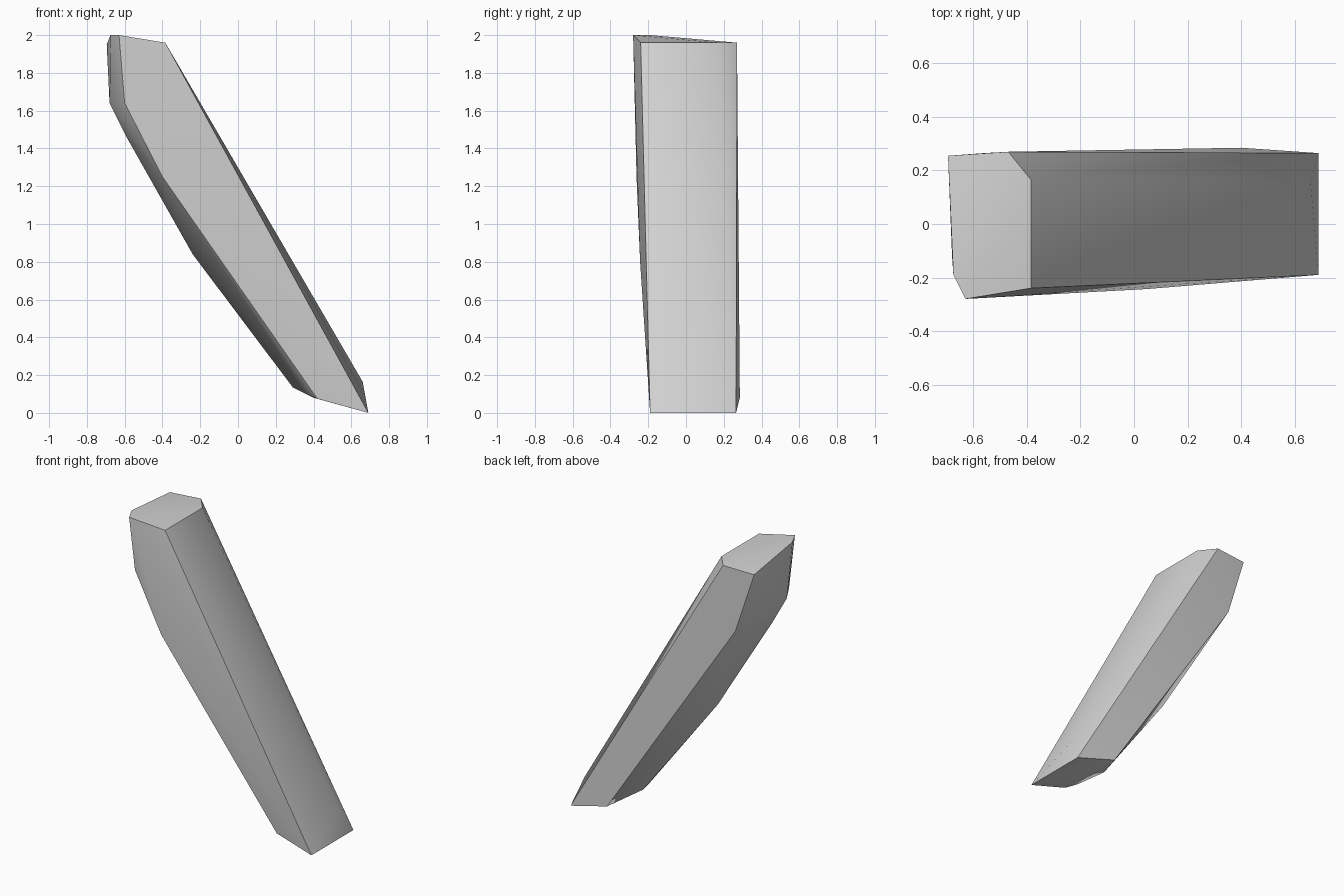
import bpy
import bmesh
import math

cube = bpy.data.objects.get("Cube")
if cube:
    bpy.data.objects.remove(cube, do_unlink=True)

# One plain grey for the whole slab
grey = bpy.data.materials.new("light_grey")
grey.use_nodes = True
colour = (0.64, 0.64, 0.64, 1)
grey.diffuse_color = colour
grey.node_tree.nodes["Principled BSDF"].inputs["Base Color"].default_value = colour

# Corner groups of the leaning slab, from the top cap to the bottom cap
top_cap = [(-.63, -.28, 2), (-.675, -.19, 2), (-.695, .255, 1.95),
           (-.47, .27, 1.96), (-.385, .165, 1.96), (-.385, -.24, 1.96)]
shoulder = [(-.60, -.26, 1.64), (-.68, -.12, 1.64), (-.59, -.09, 1.46),
            (-.56, .265, 1.53), (-.40, -.262, 1.25)]
belly = [(-.24, .0, .84), (.05, -.243, .80)]
heel = [(.66, .155, .165)]
bottom_cap = [(.69, -.19, 0), (.69, .265, 0), (.40, .285, .08),
              (.29, .05, .135), (.36, -.13, .1), (.42, -.18, .075)]

# Wrap the corners in a faceted skin
bm = bmesh.new()
for corner in top_cap + shoulder + belly + heel + bottom_cap:
    bm.verts.new(corner)
hull = bmesh.ops.convex_hull(bm, input=bm.verts[:])
spare = {v for v in hull["geom_interior"] + hull["geom_unused"]
         if isinstance(v, bmesh.types.BMVert)}
bmesh.ops.delete(bm, geom=list(spare), context="VERTS")
bmesh.ops.recalc_face_normals(bm, faces=bm.faces[:])
mesh = bpy.data.meshes.new("stone_slab")
bm.to_mesh(mesh)
bm.free()
mesh.materials.append(grey)

slab = bpy.data.objects.new("stone_slab", mesh)
bpy.context.collection.objects.link(slab)

# Soft broad faces, crisp main edges
bpy.ops.object.select_all(action="DESELECT")
slab.select_set(True)
bpy.context.view_layer.objects.active = slab
bpy.ops.object.shade_smooth_by_angle(angle=math.radians(35))
